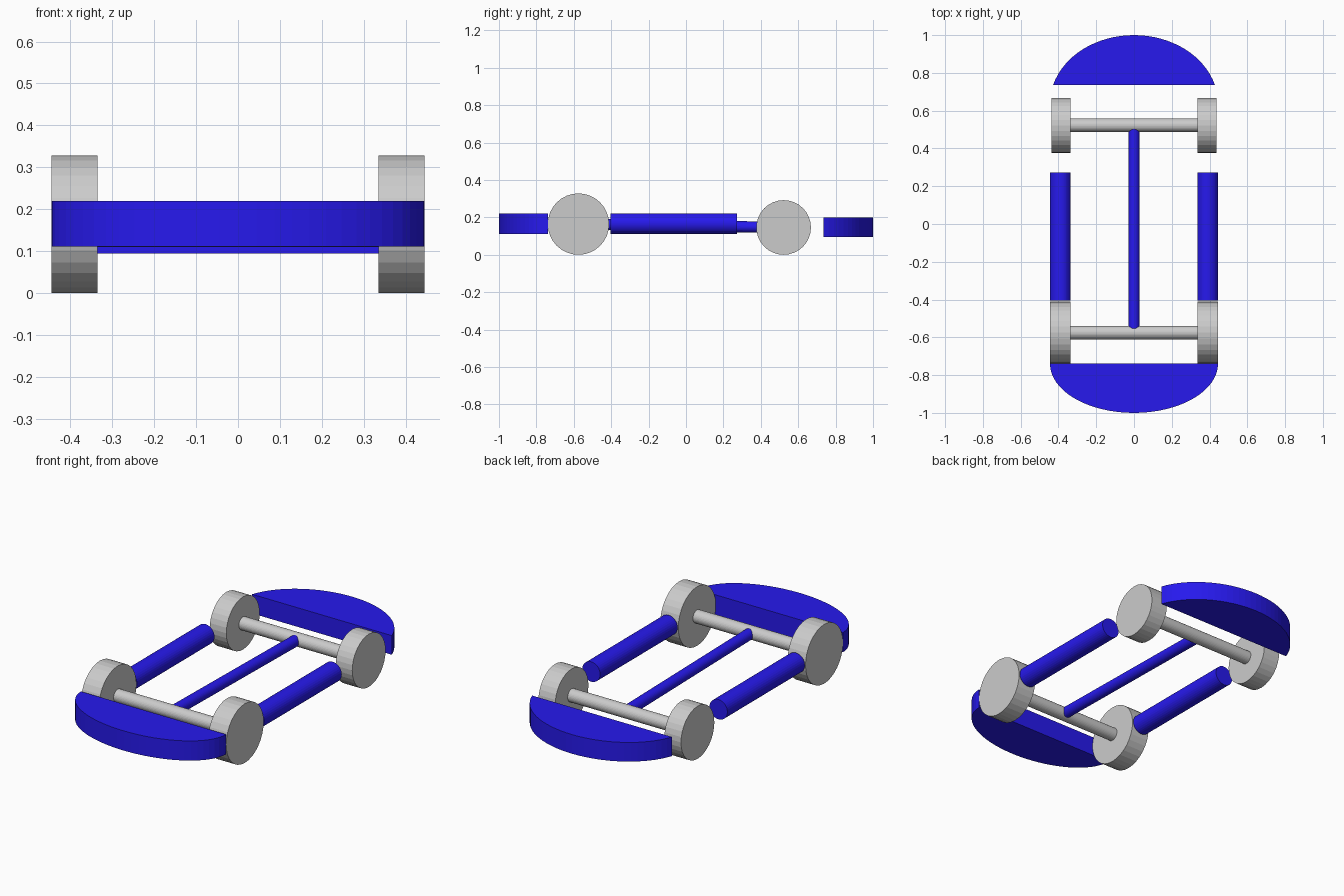
import bpy, bmesh, math
from mathutils import Vector

if "Cube" in bpy.data.objects:
    bpy.data.objects.remove(bpy.data.objects["Cube"])

blue = bpy.data.materials.new("blue_paint")
blue.diffuse_color = (0.02, 0.01, 0.85, 1)
blue.use_nodes = True
blue.node_tree.nodes["Principled BSDF"].inputs["Base Color"].default_value = blue.diffuse_color


def rod(name, a, b, radius, mat=None, sides=32):
    """Closed cylinder between two points."""
    a, b = Vector(a), Vector(b)
    bpy.ops.mesh.primitive_cylinder_add(
        vertices=sides, radius=radius, depth=(b - a).length, location=(a + b) / 2,
        rotation=(b - a).to_track_quat('Z', 'Y').to_euler())
    ob = bpy.context.object
    ob.name = name
    if mat:
        ob.data.materials.append(mat)
    return ob


def bumper(name, flat_y, centre_y, half_width, tip_y, z0, z1, steps=32):
    """Slab cut from an ellipse: curved end outwards, flat side inwards."""
    depth = tip_y - centre_y
    start = math.asin((flat_y - centre_y) / depth)
    bm = bmesh.new()
    verts = []
    for i in range(steps + 1):
        t = start + (math.pi - 2 * start) * i / steps
        verts.append(bm.verts.new((half_width * math.cos(t),
                                   centre_y + depth * math.sin(t), z0)))
    face = bm.faces.new(verts)
    top = bmesh.ops.extrude_face_region(bm, geom=[face])["geom"]
    bmesh.ops.translate(bm, vec=(0, 0, z1 - z0),
                        verts=[v for v in top if isinstance(v, bmesh.types.BMVert)])
    bmesh.ops.recalc_face_normals(bm, faces=bm.faces)
    mesh = bpy.data.meshes.new(name)
    bm.to_mesh(mesh)
    bm.free()
    mesh.materials.append(blue)
    ob = bpy.data.objects.new(name, mesh)
    bpy.context.collection.objects.link(ob)


# Wheels and axles
for end, y, r, outer in (("front", -0.575, 0.164, 0.445), ("back", 0.522, 0.146, 0.437)):
    rod(end + "_axle", (-0.345, y, r), (0.345, y, r), 0.036)
    for side, s in (("left", -1), ("right", 1)):
        rod(f"{end}_{side}_wheel", (s * 0.335, y, r), (s * outer, y, r), r)

# Drive shaft between the axles
rod("drive_shaft", (0, -0.575, 0.164), (0, 0.522, 0.146), 0.03, blue)

# Side bars
for side, s in (("left", -1), ("right", 1)):
    rod(side + "_side_bar", (s * 0.39, -0.405, 0.166), (s * 0.39, 0.273, 0.166), 0.055, blue)

# Curved bumpers
bumper("front_bumper", -0.739, -0.739, 0.445, -1.0, 0.111, 0.22)
bumper("back_bumper", 0.735, 0.637, 0.445, 1.0, 0.094, 0.20)
